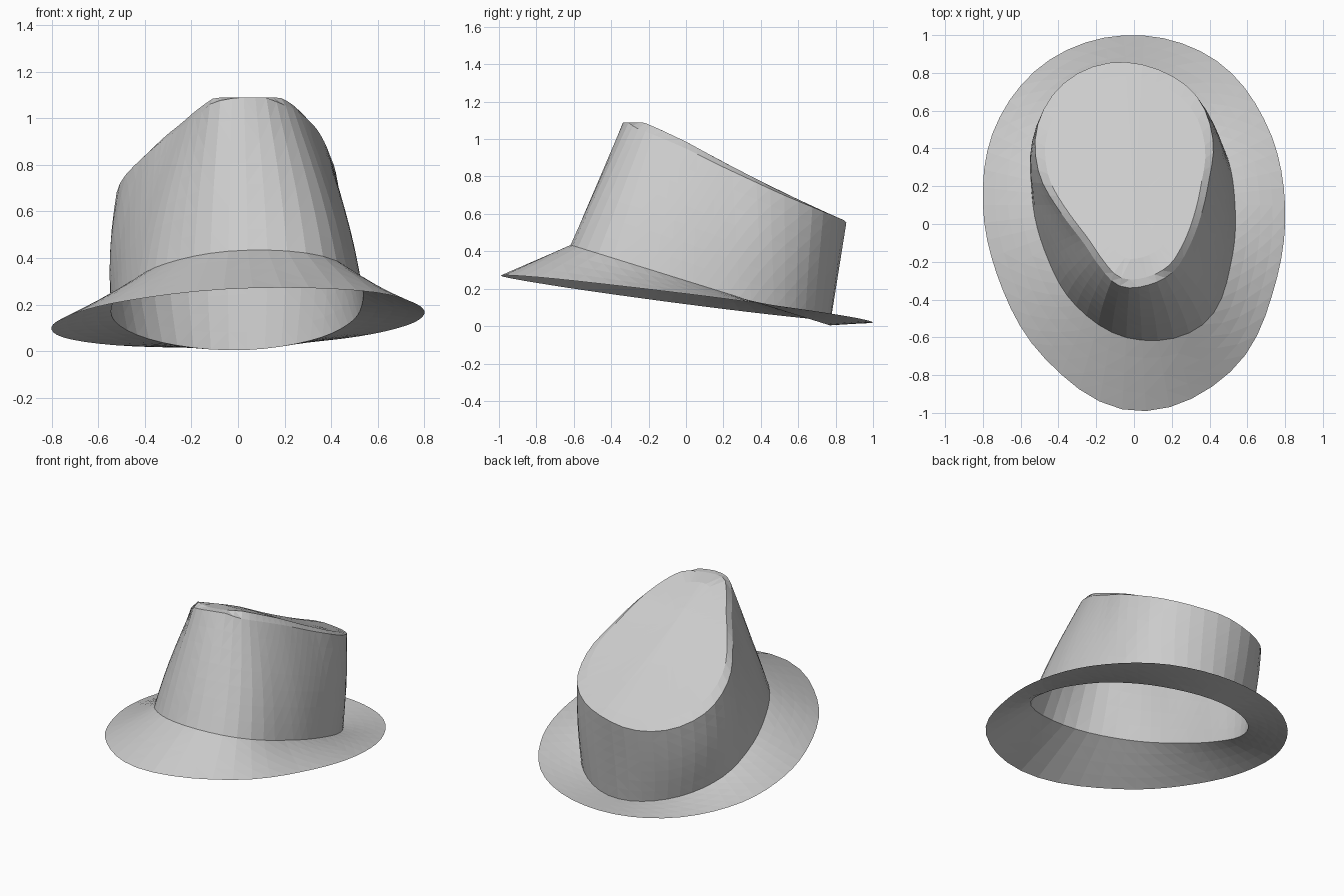
import bpy
import bmesh
from math import cos, sin, pi
from mathutils import Vector

if "Cube" in bpy.data.objects:
    bpy.data.objects.remove(bpy.data.objects["Cube"], do_unlink=True)

SEGMENTS = 54
CENTRE_Y = 0.1

felt = bpy.data.materials.new("grey_felt")
felt.use_nodes = True
GREY = (0.6, 0.6, 0.6, 1)
felt.diffuse_color = GREY
felt.node_tree.nodes["Principled BSDF"].inputs["Base Color"].default_value = GREY

# Outline radii at even angles, counter-clockwise from +x
BRIM_RADII = [.80, .82, .88, .90, .89, .845, .80, .82, .94, 1.09, 1.02, .86]
BASE_RADII = [.535, .56, .62, .67, .65, .60, .535, .535, .615, .71, .73, .595]
RIM_RADII = [.37, .425, .545, .665, .73, .765, .745, .665, .54,
             .415, .35, .335, .37, .435, .43, .41, .37, .355]
# Slope of the crown top, as (y, z)
TOP_SLOPE = [(-.31, 1.09), (-.27, 1.06), (-.14, 1.01), (0, .95),
             (.2, .85), (.5, .71), (.86, .56)]


def smooth_radius(radii, turn):
    """Periodic cubic interpolation of the radii; turn runs 0 to 1."""
    n = len(radii)
    i = int(turn * n)
    t = turn * n - i
    a, b, c, d = (radii[(i + k) % n] for k in (-1, 0, 1, 2))
    return b + t / 2 * (c - a + t * (2 * a - 5 * b + 4 * c - d + t * (3 * (b - c) + d - a)))


def ring(radii, height):
    points = []
    for i in range(SEGMENTS):
        turn = i / SEGMENTS
        r = smooth_radius(radii, turn)
        x, y = r * cos(2 * pi * turn), CENTRE_Y + r * sin(2 * pi * turn)
        points.append(Vector((x, y, height(x, y))))
    return points


def brim_height(x, y):
    return 0.145 - 0.125 * y + 0.035 * x


def base_height(x, y):
    return 0.435 - 0.31 * (y + 0.62)


def rim_height(x, y):
    z = TOP_SLOPE[0][1] if y < TOP_SLOPE[0][0] else TOP_SLOPE[-1][1]
    for (y0, z0), (y1, z1) in zip(TOP_SLOPE, TOP_SLOPE[1:]):
        if y0 <= y <= y1:
            z = z0 + (z1 - z0) * (y - y0) / (y1 - y0)
    return z + 0.18 * min(x, 0)


def blend(inner, outer, steps, bulge=0):
    """Rings running from one outline to another, swelling sideways."""
    rings = []
    for s in range(steps + 1):
        t = s / steps
        swell = 1 + bulge * sin(pi * t)
        rings.append([Vector((p.x * swell, p.y, p.z))
                      for p in (a.lerp(b, t) for a, b in zip(inner, outer))])
    return rings


def build(name, rings, tip=None):
    bm = bmesh.new()
    rows = [[bm.verts.new(p) for p in points] for points in rings]
    for low, high in zip(rows, rows[1:]):
        for i in range(SEGMENTS):
            j = (i + 1) % SEGMENTS
            bm.faces.new((low[i], low[j], high[j], high[i]))
    if tip is not None:
        centre = bm.verts.new(tip)
        for i in range(SEGMENTS):
            bm.faces.new((rows[-1][i], rows[-1][(i + 1) % SEGMENTS], centre))
    bmesh.ops.triangulate(bm, faces=bm.faces)
    mesh = bpy.data.meshes.new(name)
    bm.to_mesh(mesh)
    bm.free()
    mesh.materials.append(felt)
    obj = bpy.data.objects.new(name, mesh)
    bpy.context.collection.objects.link(obj)
    return obj


brim_edge = ring(BRIM_RADII, brim_height)
crown_base = ring(BASE_RADII, base_height)
crown_rim = ring(RIM_RADII, rim_height)

# Sloping brim, open in the middle
build("brim", blend(brim_edge, crown_base, 4))

# Crown wall, leaning back from the front pinch
build("crown_wall", blend(crown_base, crown_rim, 7, bulge=0.045))


# Teardrop top with a narrow raised bevel behind the rim
def top_point(p, scale):
    x, y = p.x * scale, CENTRE_Y + (p.y - CENTRE_Y) * scale
    lift = 0.045 * max(0, 0.8 - y) * min(1, (1 - scale) / 0.1)
    return Vector((x, y, min(1.09, rim_height(x, y) + lift)))


top_rings = [[top_point(p, s) for p in crown_rim] for s in (1, 0.9, 0.65, 0.4, 0.2)]
build("crown_top", top_rings, tip=top_point(Vector((0, CENTRE_Y, 0)), 0))
